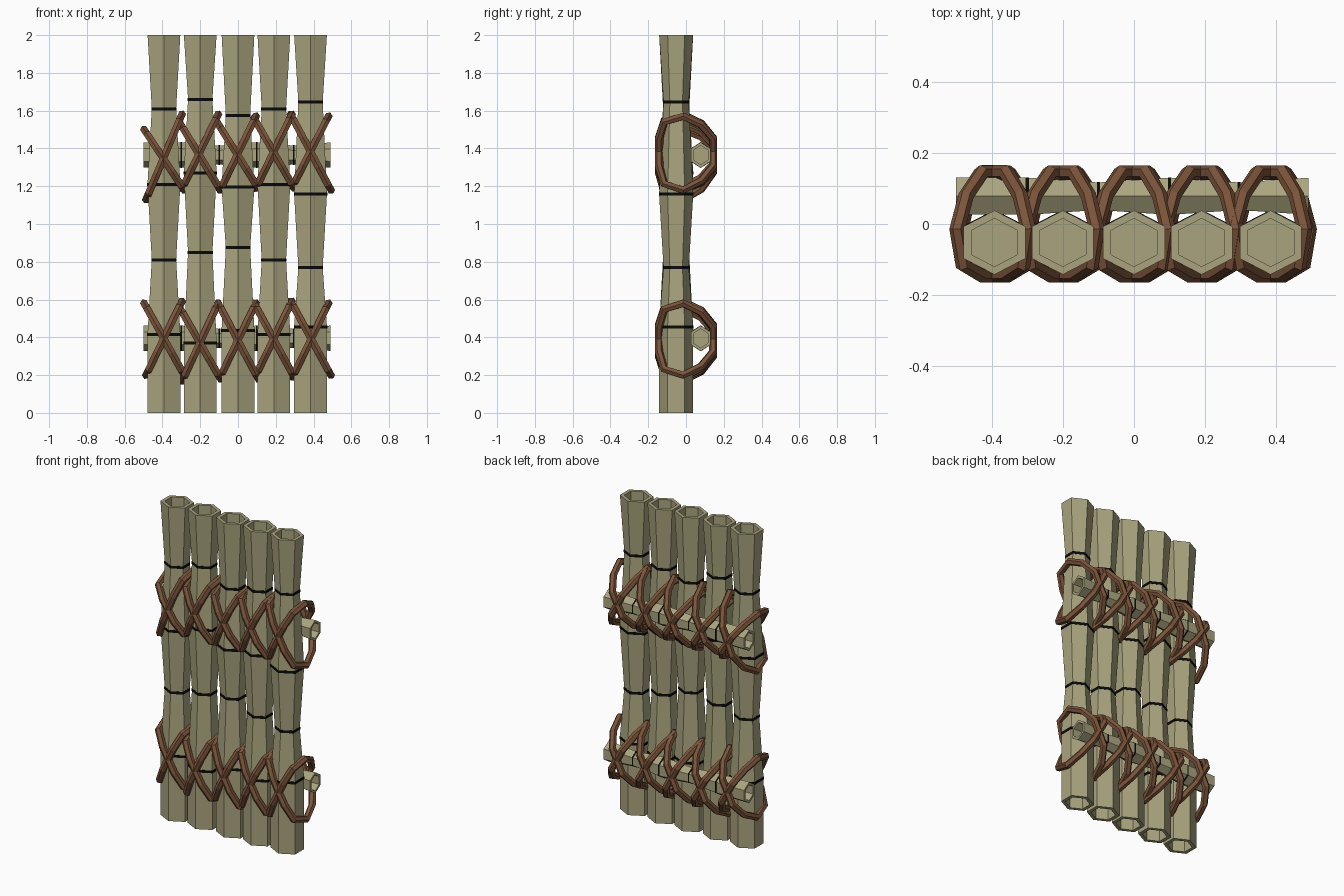
import bpy, bmesh, math
from mathutils import Vector

if "Cube" in bpy.data.objects:
    bpy.data.objects.remove(bpy.data.objects["Cube"])


def material(name, rgb):
    m = bpy.data.materials.new(name)
    m.diffuse_color = (*rgb, 1)
    m.use_nodes = True
    m.node_tree.nodes["Principled BSDF"].inputs["Base Color"].default_value = m.diffuse_color
    return m


CANE = material("pale olive cane", (0.40, 0.372, 0.21))
BAND = material("black joint", (0.003, 0.003, 0.003))
ROPE = material("brown rope", (0.20, 0.088, 0.042))


def finish(name, bm, mats):
    bmesh.ops.recalc_face_normals(bm, faces=bm.faces)
    me = bpy.data.meshes.new(name)
    bm.to_mesh(me)
    bm.free()
    for m in mats:
        me.materials.append(m)
    ob = bpy.data.objects.new(name, me)
    bpy.context.collection.objects.link(ob)


def cane(name, origin, axis, u, v, ru, rv, start, end, nodes, band, depth):
    """Hollow-ended hexagonal cane, alternately wide and narrow at its joints."""
    axis, u, v, origin = map(Vector, (axis, u, v, origin))
    wall = 0.75
    prof = [(start + depth, wall, 0), (start, wall, 0), (start, 1.0, 0)]
    for i, n in enumerate(nodes):
        s = 1.0 if i % 2 == 0 else 0.75
        a, b = n - band / 2, n + band / 2
        prof += [(a, s, 0), (a, s + .025, 1), (b, s + .025, 1), (b, s, 1)]
        prof[-4] = (a, s, 0)
    prof += [(end, 1.0, 0), (end, wall, 0), (end - depth, wall, 0)]
    bm = bmesh.new()
    rings = []
    for t, s, _ in prof:
        ring = []
        for k in range(6):
            a = math.radians(30 + 60 * k)
            ring.append(bm.verts.new(origin + axis * t + u * (ru * s * math.cos(a))
                                     + v * (rv * s * math.sin(a))))
        rings.append(ring)
    for i in range(len(rings) - 1):
        for k in range(6):
            j = (k + 1) % 6
            f = bm.faces.new((rings[i][k], rings[i][j], rings[i + 1][j], rings[i + 1][k]))
            f.material_index = prof[i + 1][2]
    bm.faces.new(rings[0])
    bm.faces.new(rings[-1])
    finish(name, bm, (CANE, BAND))


def rope_loop(name, p, q, r=0.022):
    """Flat loop of rope seen edge-on from the front as a line from p to q (x, z)."""
    c = Vector(((p[0] + q[0]) / 2, 0, (p[1] + q[1]) / 2))
    d = Vector((q[0] - p[0], 0, q[1] - p[1])) / 2
    n = d.cross(Vector((0, 1, 0))).normalized()
    half = [(.36, .144), (.76, .08), (1, -.015), (.84, -.115), (.38, -.142)]
    outline = half + [(-t, y) for t, y in reversed(half)]
    pts = [c + d * t + Vector((0, y, 0)) for t, y in outline]
    bm = bmesh.new()
    rings = []
    for i, pt in enumerate(pts):
        e1 = (pt - pts[i - 1]).normalized()
        e2 = (pts[(i + 1) % len(pts)] - pt).normalized()
        o = (e1 + e2).normalized().cross(n)
        rings.append([bm.verts.new(pt + o * (r * math.cos(k * math.pi / 3))
                                   + n * (r * math.sin(k * math.pi / 3))) for k in range(6)])
    for i in range(len(rings)):
        a, b = rings[i - 1], rings[i]
        for k in range(6):
            j = (k + 1) % 6
            bm.faces.new((a[k], a[j], b[j], b[k]))
    finish(name, bm, (ROPE,))


# upright canes: centre x and joint heights
uprights = [(-.392, (.415, .81, 1.21, 1.61)),
            (-.20, (.37, .85, 1.27, 1.66)),
            (.0, (.435, .875, 1.195, 1.575)),
            (.19, (.415, .81, 1.21, 1.61)),
            (.384, (.455, .77, 1.16, 1.645))]
X, Y, Z = (1, 0, 0), (0, 1, 0), (0, 0, 1)
for i, (x, nodes) in enumerate(uprights):
    cane(f"upright_cane_{i + 1}", (x, -.052, 0), Z, X, Y, .1, .09, 0, 2, nodes, .016, .1)

# crossbars behind the uprights
for i, z in enumerate((.395, 1.365)):
    cane(f"crossbar_{i + 1}", (0, .078, z), X, Y, Z, .06, .067, -.5, .49,
         (-.3, -.1, .1, .295), .009, .06)

# crossed rope lashings: top-left, bottom-left, bottom-right, top-right heights
upper = [(1.50, 1.13, 1.18, 1.58), (1.53, 1.19, 1.18, 1.58), (1.53, 1.18, 1.19, 1.57),
         (1.56, 1.19, 1.19, 1.58), (1.58, 1.20, 1.18, 1.57)]
lower = [(.58, .20, .20, .59), (.55, .17, .18, .58), (.58, .19, .18, .58),
         (.58, .20, .19, .59), (.59, .19, .20, .58)]
for row, heights in (("lower", lower), ("upper", upper)):
    for i, (tl, bl, br, tr) in enumerate(heights):
        x = uprights[i][0]
        rope_loop(f"{row}_rope_{i + 1}_a", (x - .105, tl), (x + .108, br))
        rope_loop(f"{row}_rope_{i + 1}_b", (x - .095, bl), (x + .095, tr))
